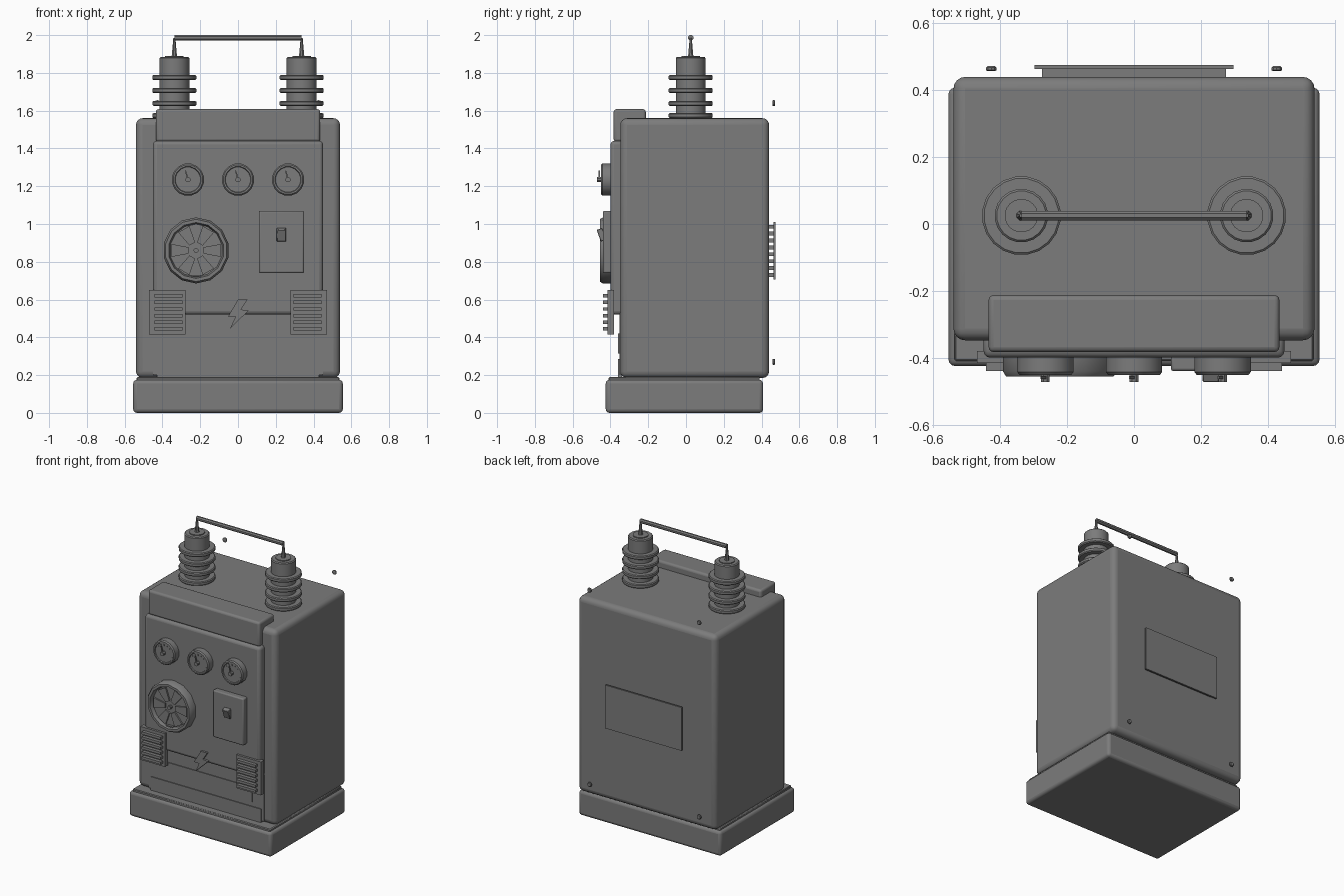
import bpy, bmesh, math
from mathutils import Matrix, Vector

if "Cube" in bpy.data.objects:
    bpy.data.objects.remove(bpy.data.objects["Cube"])

grey = bpy.data.materials.new("machine grey")
grey.diffuse_color = (0.2, 0.2, 0.2, 1)
grey.use_nodes = True
grey.node_tree.nodes["Principled BSDF"].inputs["Base Color"].default_value = grey.diffuse_color


def finish(name, bm, bevel=0, seg=3, smooth=True):
    bmesh.ops.recalc_face_normals(bm, faces=bm.faces[:])
    me = bpy.data.meshes.new(name)
    bm.to_mesh(me)
    bm.free()
    ob = bpy.data.objects.new(name, me)
    bpy.context.collection.objects.link(ob)
    me.materials.append(grey)
    if bevel:
        m = ob.modifiers.new("bevel", 'BEVEL')
        m.width, m.segments = bevel, seg
    if smooth:
        bpy.ops.object.select_all(action='DESELECT')
        ob.select_set(True)
        bpy.context.view_layer.objects.active = ob
        bpy.ops.object.shade_smooth_by_angle(angle=math.radians(35))
    return ob


def box(name, x, y, z, bevel=0, seg=3):
    """Box from (min, max) ranges."""
    bm = bmesh.new()
    bmesh.ops.create_cube(bm, size=1)
    for v in bm.verts:
        v.co = Vector([(r[0] + r[1]) / 2 + c * (r[1] - r[0]) for r, c in zip((x, y, z), v.co)])
    return finish(name, bm, bevel, seg, bevel > 0)


def lathe(name, profile, loc, sides, axis='Z', smooth=True):
    """Spin (radius, height) pairs; axis 'Y' points the height toward -y."""
    bm = bmesh.new()
    rings = []
    for r, h in profile:
        ring = []
        for i in range(sides):
            a = 2 * math.pi * (i + 0.5) / sides
            c, s = r * math.cos(a), r * math.sin(a)
            p = (c, s, h) if axis == 'Z' else (c, -h, s)
            ring.append(bm.verts.new(Vector(p) + Vector(loc)))
        rings.append(ring)
    for a, b in zip(rings, rings[1:]):
        for i in range(sides):
            j = (i + 1) % sides
            bm.faces.new((a[i], a[j], b[j], b[i]))
    bm.faces.new(rings[0])
    bm.faces.new(rings[-1])
    return finish(name, bm, smooth=smooth)


def plate(name, pts, y0, y1):
    """Extrude an (x, z) outline along y."""
    bm = bmesh.new()
    a = [bm.verts.new((x, y0, z)) for x, z in pts]
    b = [bm.verts.new((x, y1, z)) for x, z in pts]
    bm.faces.new(a)
    bm.faces.new(b)
    for i in range(len(pts)):
        j = (i + 1) % len(pts)
        bm.faces.new((a[i], a[j], b[j], b[i]))
    return finish(name, bm, smooth=False)


def polar(cx, cz, shape, angle):
    """Rotate (along, across) points about a centre in the front plane."""
    c, s = math.cos(angle), math.sin(angle)
    return [(cx + u * c - v * s, cz + u * s + v * c) for u, v in shape]


# Cabinet and base
box("base", (-.555, .555), (-.425, .408), (0, .175), .02)
box("base_lip", (-.537, .537), (-.41, .39), (.165, .19), .005, 1)
box("cabinet", (-.54, .54), (-.348, .44), (.185, 1.56), .035, 4)
box("front_panel", (-.45, .45), (-.40, -.33), (.52, 1.44), .02)
box("lower_panel", (-.45, .45), (-.353, -.33), (.2, .53))
box("lower_plate", (-.36, .36), (-.359, -.34), (.315, .42))
box("foot_plate", (-.43, .43), (-.359, -.34), (.185, .285))
box("top_cover", (-.435, .435), (-.383, -.213), (1.435, 1.608), .015)

# Gauges
for gx in (-.265, 0, .265):
    gz = 1.235
    lathe("gauge_body", [(.08, .39), (.086, .395), (.086, .443), (.079, .451), (.07, .451),
                         (.067, .445)], (gx, 0, gz), 16, 'Y')
    for i in range(5):
        plate("gauge_tick", polar(gx, gz, [(.05, -.003), (.06, -.003), (.06, .003), (.05, .003)],
                                  math.radians(40 + 25 * i)), -.44, -.449)
    lathe("gauge_hub", [(.014, .44), (.014, .472)], (gx, 0, gz), 8, 'Y')
    plate("gauge_needle", polar(gx, gz, [(0, -.006), (.05, -.002), (.05, .002), (0, .006)],
                                math.radians(105)), -.455, -.463)

# Round fan grille
fx, fz = -.222, .86
lathe("fan_ring", [(.175, .39), (.175, .44), (.165, .456), (.148, .456), (.14, .43)],
      (fx, 0, fz), 14, 'Y')
for i in range(6):
    plate("fan_blade", polar(fx, fz, [(.04, -.017), (.13, -.034), (.13, .034), (.04, .017)],
                             i * math.pi / 3), -.42, -.441)
lathe("fan_hub", [(.013, .42), (.013, .452)], (fx, 0, fz), 10, 'Y')
box("fan_tab", (fx - .025, fx + .025), (-.447, -.42), (.723, .731))

# Switch box with a tilted toggle
box("switch_box", (.11, .35), (-.44, -.39), (.74, 1.07), .008, 2)
toggle = box("switch_toggle", (-.025, .025), (-.016, .016), (-.033, .033), .003, 1)
toggle.location = (.23, -.447, .943)
toggle.rotation_euler = (math.radians(20), 0, 0)

# Slatted front vents
for s in (-1, 1):
    box("vent_plate", sorted((s * .278, s * .47)), (-.416, -.38), (.415, .65))
    for i in range(6):
        z = .445 + i * .035
        box("vent_slat", sorted((s * .295, s * .443)), (-.44, -.41), (z - .009, z + .009))

# Lightning emblem
plate("lightning_bolt", [(0, .60), (.05, .60), (.016, .547), (.057, .542), (-.042, .447),
                         (-.013, .51), (-.053, .51)], -.39, -.415)

# Insulators with fins and tapered terminals
for s in (-1, 1):
    prof = [(.08, 1.55)]
    for z in (1.56, 1.625, 1.693, 1.762):
        prof += [(.08, z), (.112, z), (.118, z + .006), (.118, z + .022), (.112, z + .027), (.08, z + .027)]
    prof += [(.08, 1.878), (.074, 1.884), (.05, 1.884), (.05, 1.89)]
    lathe("insulator", prof, (s * .337, .025, 0), 20)
    lathe("terminal", [(.016, 1.88), (.013, 1.91), (.006, 1.985)], (s * .337, .025, 0), 8)

# Cross rod joining the terminals
rod = lathe("cross_rod", [(.015, -.337), (.015, .337)], (0, 0, 0), 8, smooth=False)
rod.data.transform(Matrix.Translation((0, .025, 1.986)) @ Matrix.Rotation(math.pi / 2, 4, 'Y'))

# Rear vent cover
box("rear_cover", (-.298, .298), (.463, .475), (.705, 1.01))
for i in range(8):
    z = .73 + i * .0365
    box("rear_slat", (-.275, .275), (.43, .465), (z - .01, z + .01))

# Rear corner bolts
for x in (-.427, .427):
    for z in (.27, 1.64):
        lathe("rear_bolt", [(.012, -.472), (.016, -.468), (.016, -.46), (.01, -.457)],
              (x, 0, z), 10, 'Y')
